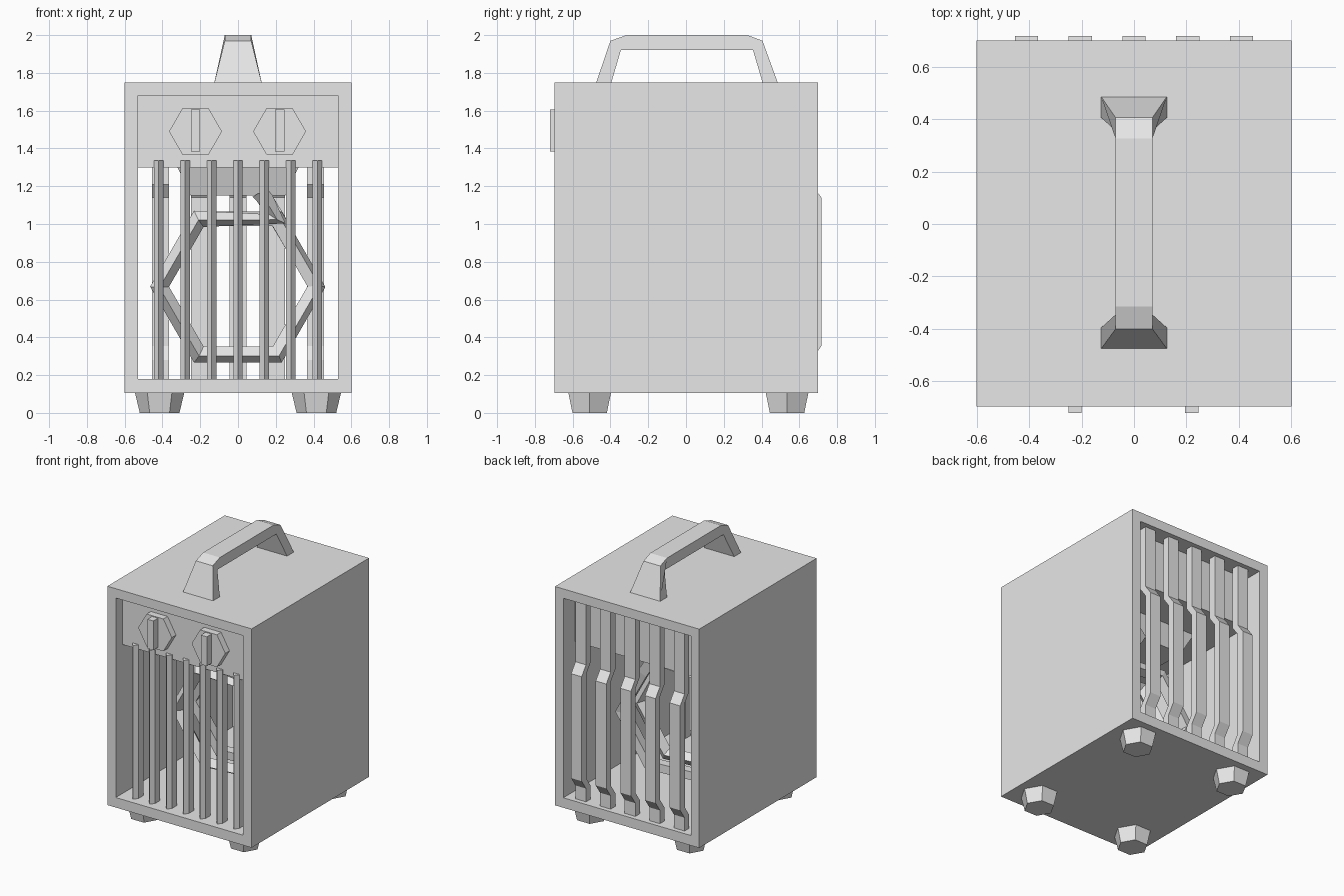
import bpy, bmesh, math

cube = bpy.data.objects.get("Cube")
if cube:
    bpy.data.objects.remove(cube, do_unlink=True)

grey = bpy.data.materials.new("light_grey")
grey.use_nodes = True
grey.diffuse_color = (0.8, 0.8, 0.8, 1)
grey.node_tree.nodes["Principled BSDF"].inputs["Base Color"].default_value = (0.8, 0.8, 0.8, 1)


def finish(name, bm):
    bmesh.ops.recalc_face_normals(bm, faces=bm.faces)
    mesh = bpy.data.meshes.new(name)
    bm.to_mesh(mesh)
    bm.free()
    mesh.materials.append(grey)
    ob = bpy.data.objects.new(name, mesh)
    bpy.context.collection.objects.link(ob)
    return ob


def loft(name, first, last):
    """Solid between two matching outlines."""
    bm = bmesh.new()
    a = [bm.verts.new(p) for p in first]
    b = [bm.verts.new(p) for p in last]
    bm.faces.new(a)
    bm.faces.new(b)
    for i in range(len(a)):
        j = (i + 1) % len(a)
        bm.faces.new((a[i], a[j], b[j], b[i]))
    return finish(name, bm)


def rect(x0, x1, z0, z1, y):
    return [(x0, y, z0), (x1, y, z0), (x1, y, z1), (x0, y, z1)]


def box(name, x0, x1, y0, y1, z0, z1):
    return loft(name, rect(x0, x1, z0, z1, y0), rect(x0, x1, z0, z1, y1))


def hexagon(r):
    return [(r * math.cos(k * math.pi / 3), r * math.sin(k * math.pi / 3)) for k in range(6)]


# Casing: rectangular tube open at front and back
bm = bmesh.new()
loops = []
for y in (-0.695, 0.70):
    for ring in (rect(-0.6, 0.6, 0.105, 1.75, y), rect(-0.53, 0.53, 0.18, 1.68, y)):
        loops.append([bm.verts.new(p) for p in ring])
outer_front, inner_front, outer_back, inner_back = loops
for a, b in ((outer_front, inner_front), (outer_back, inner_back),
             (outer_front, outer_back), (inner_front, inner_back)):
    for i in range(4):
        j = (i + 1) % 4
        bm.faces.new((a[i], a[j], b[j], b[i]))
finish("casing", bm)

# Control box with two knobs
box("control_box", -0.53, 0.53, -0.615, 0.56, 1.30, 1.68)
for side, x in (("right", -0.225), ("left", 0.22)):
    loft(side + "_knob", *[[(x + u, y, 1.49 + v) for u, v in hexagon(0.14)]
                           for y in (-0.61, -0.665)])
    box(side + "_knob_grip", x - 0.025, x + 0.025, -0.72, -0.66, 1.385, 1.605)

# Front grille bars with a ridged front edge
bar = [(-0.025, -0.56), (-0.025, -0.62), (0, -0.65), (0.025, -0.62), (0.025, -0.56)]
for i in range(7):
    x = (i - 3) * 0.14
    loft(f"front_bar_{i + 1}", *[[(x + u, y, z) for u, y in bar] for z in (0.18, 1.335)])

# Rear slats, bowed outwards in the lower part
bow = [(0.665, 1.68), (0.665, 1.21), (0.717, 1.14), (0.717, 0.355), (0.665, 0.28), (0.665, 0.18)]
slat = bow + [(y - 0.055, z) for y, z in reversed(bow)]
for i in range(5):
    x = (i - 2) * 0.205
    loft(f"rear_slat_{i + 1}", *[[(x + s, y, z) for y, z in slat] for s in (-0.044, 0.044)])

# Carry handle with flared feet
grip = [(-0.475, 1.75), (-0.40, 1.97), (-0.315, 2.0), (0.325, 2.0), (0.405, 1.97), (0.485, 1.75),
        (0.405, 1.75), (0.355, 1.92), (-0.345, 1.92), (-0.395, 1.75)]
loft("handle", *[[(s * (0.125 if z < 1.8 else 0.07), y, z) for y, z in grip] for s in (-1, 1)])

# Tapered hexagonal feet
for x in (-0.415, 0.415):
    for y in (-0.51, 0.535):
        loft("foot", *[[(x + u, y + v, z) for u, v in hexagon(r)]
                       for r, z in ((0.105, 0), (0.13, 0.105))])

# Heating coil and its tapered mount
loft("coil_mount",
     [(x, y, 1.30) for x, y in ((-0.32, -0.25), (0.32, -0.25), (0.32, 0.25), (-0.32, 0.25))],
     [(x, y, 1.15) for x, y in ((-0.25, -0.2), (0.25, -0.2), (0.25, 0.2), (-0.25, 0.2))])
turns = 13
path = []
for k in range(turns):
    a = math.pi / 3 * (k + 1)
    path.append((0.415 * math.cos(a), -0.2 + 0.4 * k / (turns - 1), 0.668 + 0.415 * math.sin(a)))
path = [(0.12, -0.2, 1.17)] + path + [(0.12, 0.2, 1.17)]
curve = bpy.data.curves.new("heating_coil", "CURVE")
curve.dimensions = "3D"
curve.bevel_depth = 0.05
curve.bevel_resolution = 0
curve.use_fill_caps = True
spline = curve.splines.new("POLY")
spline.points.add(len(path) - 1)
for point, co in zip(spline.points, path):
    point.co = (*co, 1)
spline.use_smooth = False
curve.materials.append(grey)
coil = bpy.data.objects.new("heating_coil", curve)
bpy.context.collection.objects.link(coil)
bpy.ops.object.select_all(action="DESELECT")
coil.select_set(True)
bpy.context.view_layer.objects.active = coil
bpy.ops.object.convert(target="MESH")
